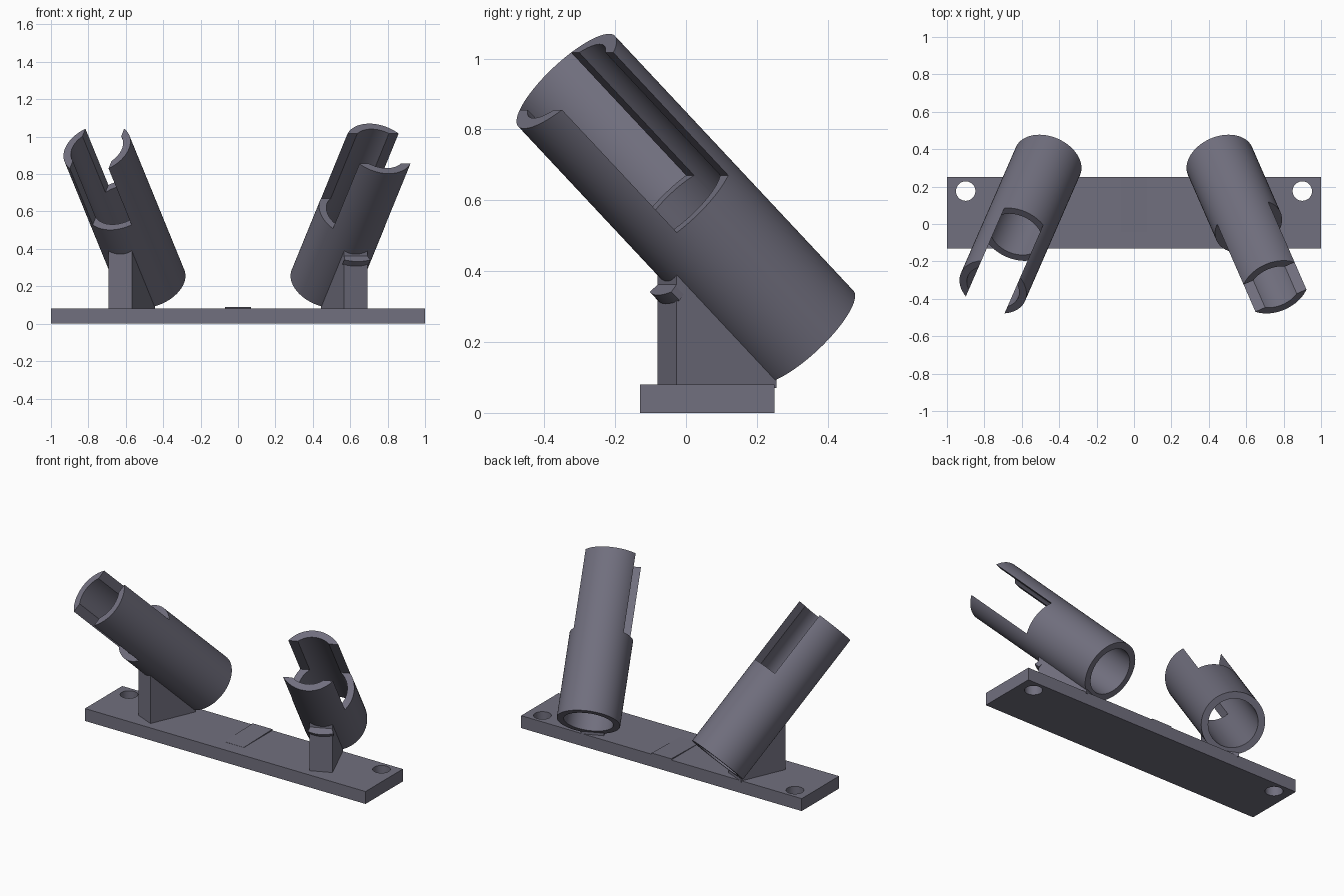
import bpy, bmesh, math
from mathutils import Vector, Matrix

if "Cube" in bpy.data.objects:
    bpy.data.objects.remove(bpy.data.objects["Cube"])

grey = bpy.data.materials.new("slate_grey")
grey.diffuse_color = (0.165, 0.16, 0.21, 1)
grey.use_nodes = True
grey.node_tree.nodes["Principled BSDF"].inputs["Base Color"].default_value = grey.diffuse_color


def add(name, bm, matrix=Matrix()):
    """Turn a bmesh into an object, placed by a matrix."""
    bmesh.ops.recalc_face_normals(bm, faces=bm.faces[:])
    bm.transform(matrix)
    mesh = bpy.data.meshes.new(name)
    bm.to_mesh(mesh)
    bm.free()
    mesh.materials.append(grey)
    ob = bpy.data.objects.new(name, mesh)
    bpy.context.collection.objects.link(ob)
    return ob


def box(lo, hi):
    bm = bmesh.new()
    bmesh.ops.create_cube(bm, size=1)
    for v in bm.verts:
        v.co = Vector([(a + b) / 2 + c * (b - a) for a, b, c in zip(lo, hi, v.co)])
    return bm


def prism(profile, x0, x1):
    """Extrude a (y, z) profile along x."""
    bm = bmesh.new()
    face = bm.faces.new([bm.verts.new((x0, y, z)) for y, z in profile])
    new = bmesh.ops.extrude_face_region(bm, geom=[face])["geom"]
    moved = [g for g in new if isinstance(g, bmesh.types.BMVert)]
    bmesh.ops.translate(bm, verts=moved, vec=(x1 - x0, 0, 0))
    return bm


def arc(r0, r1, z0, z1, a0, a1, n):
    """Sweep a rectangular wall section around z, closed if a full turn."""
    bm = bmesh.new()
    full = a1 - a0 > 6.28
    rings = []
    for i in range(n if full else n + 1):
        a = a0 + (a1 - a0) * i / n
        rings.append([bm.verts.new((r * math.cos(a), r * math.sin(a), z))
                      for r, z in ((r0, z0), (r1, z0), (r1, z1), (r0, z1))])
    for i in range(n):
        p, q = rings[i], rings[(i + 1) % len(rings)]
        for k in range(4):
            bm.faces.new((p[k], p[(k + 1) % 4], q[(k + 1) % 4], q[k]))
    if not full:
        bm.faces.new(rings[0])
        bm.faces.new(rings[-1])
    return bm


def cut(ob, cutter):
    cutter.hide_render = True
    mod = ob.modifiers.new("cut", "BOOLEAN")
    mod.operation, mod.solver, mod.object = "DIFFERENCE", "EXACT", cutter
    bpy.context.view_layer.objects.active = ob
    bpy.ops.object.modifier_apply(modifier=mod.name)
    bpy.data.objects.remove(cutter)


def smooth(ob):
    bpy.ops.object.select_all(action="DESELECT")
    ob.select_set(True)
    bpy.context.view_layer.objects.active = ob
    bpy.ops.object.shade_smooth_by_angle(angle=math.radians(30))


def frame(x, y, z, origin):
    m = Matrix((x, y, z)).transposed().to_4x4()
    m.translation = origin
    return m


# base plate with two screw holes
base = add("base_plate", box((-1, -0.13, 0), (1, 0.25, 0.08)))
for x in (-0.9, 0.9):
    hole = bmesh.new()
    bmesh.ops.create_cone(hole, cap_ends=True, segments=40, radius1=0.052,
                          radius2=0.052, depth=0.4)
    cut(base, add("hole_cutter", hole, Matrix.Translation((x, 0.176, 0.04))))
smooth(base)

# shallow ramp in the middle of the back edge
add("centre_ramp", prism([(-0.04, 0.078), (0.25, 0.078), (0.25, 0.088), (-0.04, 0.081)],
                         -0.07, 0.07))

R, R_IN, HALF_POST = 0.187, 0.146, 0.068
UP = Vector((0, 0, 1))

for side, sx, slot in (("left", -1, 0.43), ("right", 1, 0.495)):
    low = Vector((0.460 * sx, 0.336, 0.217))
    high = Vector((0.754 * sx, -0.337, 0.936))
    axis = high - low
    length = axis.length
    d = axis.normalized()
    f = Vector((d.x, d.y, 0)).normalized()
    h = Vector((-f.y, f.x, 0))
    u = d.cross(h)
    tube_frame = frame(h, u, d, low)

    # slanted holder tube, slotted across its upper end
    tube = add(side + "_tube", arc(R_IN, R, 0, length, 0, math.tau, 72), tube_frame)
    size = (0.113, 0.4) if sx < 0 else (0.4, 0.113)
    cut(tube, add("slot_cutter", box((-size[0], -size[1], length - slot),
                                     (size[0], size[1], length + 0.2)), tube_frame))
    smooth(tube)

    # wedge post under the tube, following its slope
    run = math.hypot(d.x, d.y)
    back, back_z = 0.168 * d.z, low.z - 0.168 * run
    front = 0.425
    front_z = back_z + (front - back) * d.z / run
    add(side + "_post", prism([(-front, 0.07), (-front, front_z), (-back, back_z),
                               (-back, 0.07)], -HALF_POST, HALF_POST),
        frame(h, -f, UP, Vector((low.x, low.y, 0))))

    # small curved lip on top of the right post
    if sx > 0:
        a = math.asin(HALF_POST / 0.21)
        lip = add("right_post_lip", arc(0.18, 0.235, 0.37, 0.405, -math.pi / 2 - a,
                                        -math.pi / 2 + a, 10), tube_frame)
        smooth(lip)
